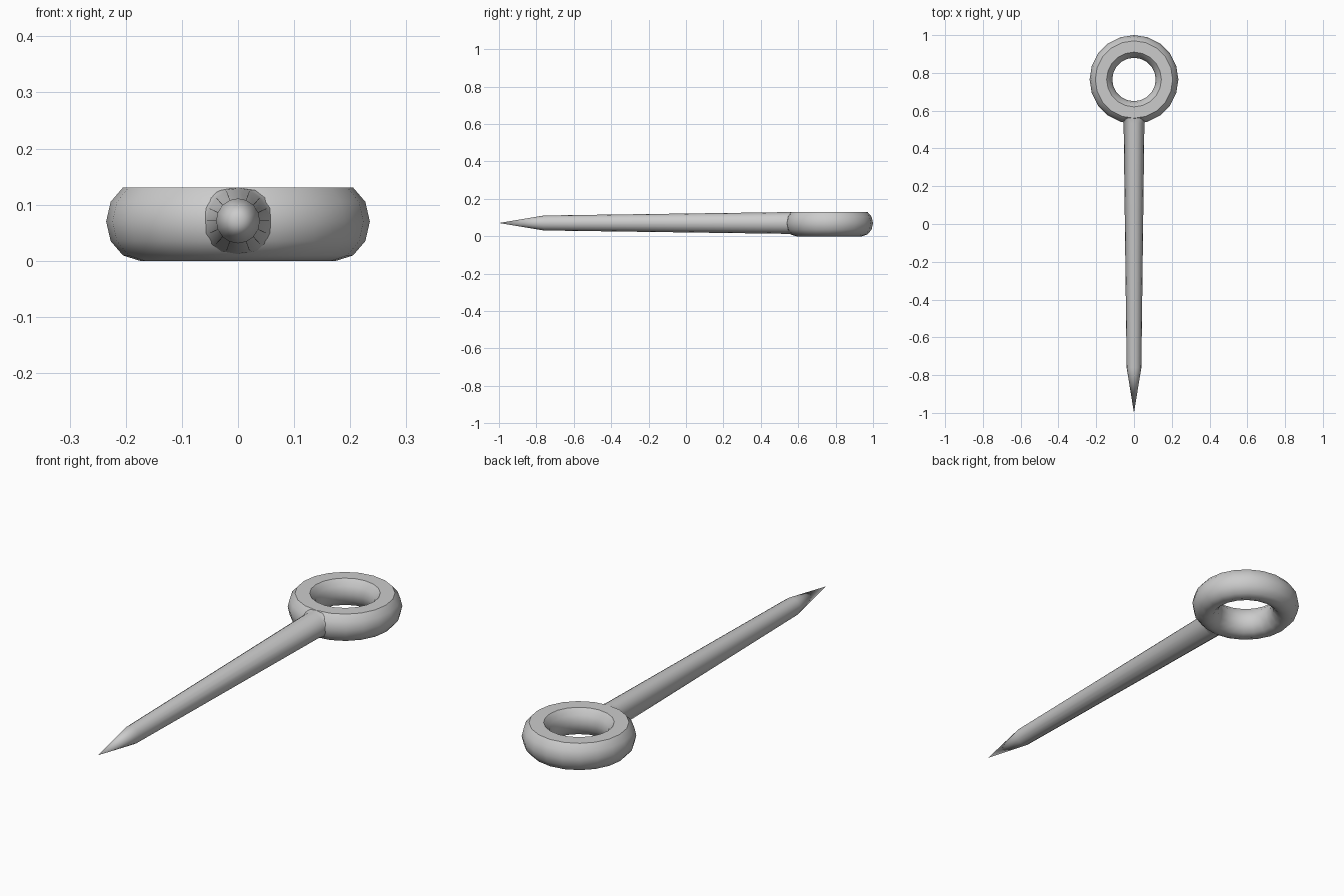
import bpy, bmesh
from math import sin, cos, pi, radians

if "Cube" in bpy.data.objects:
    bpy.data.objects.remove(bpy.data.objects["Cube"])


def skin(name, rings, closed, sharp):
    """Skin equal-length loops of points into a mesh; cap the ends if not closed."""
    bm = bmesh.new()
    loops = [[bm.verts.new(p) for p in ring] for ring in rings]
    n = len(loops[0])
    pairs = list(zip(loops, loops[1:]))
    if closed:
        pairs.append((loops[-1], loops[0]))
    for a, b in pairs:
        for i in range(n):
            j = (i + 1) % n
            bm.faces.new((a[i], a[j], b[j], b[i]))
    if not closed:
        bm.faces.new(loops[0])
        bm.faces.new(loops[-1])
    bmesh.ops.remove_doubles(bm, verts=bm.verts, dist=0.0005)
    bmesh.ops.recalc_face_normals(bm, faces=bm.faces)
    mesh = bpy.data.meshes.new(name)
    bm.to_mesh(mesh)
    bm.free()
    ob = bpy.data.objects.new(name, mesh)
    bpy.context.collection.objects.link(ob)
    bpy.ops.object.select_all(action='DESELECT')
    ob.select_set(True)
    bpy.context.view_layer.objects.active = ob
    bpy.ops.object.shade_smooth_by_angle(angle=radians(sharp))
    return ob


# Eye ring: oval 12-sided tube with its top point left out, giving a flat top
CY, R, CZ = 0.765, 0.175, 0.07
tube = [(R + 0.06 * cos(k * pi / 6), CZ + 0.07 * sin(k * pi / 6))
        for k in range(12) if k != 3]
SEG = 20
skin("eye_ring", [[(r * cos(2 * pi * s / SEG), CY + r * sin(2 * pi * s / SEG), z)
                   for r, z in tube] for s in range(SEG)], True, 40)

# Tapered shaft with pointed tip and a small flare into the ring: (y, half width, half height)
profile = [(-1.0, 0.0002, 0.0002), (-0.76, 0.039, 0.040), (0.535, 0.055, 0.058),
           (0.553, 0.068, 0.059), (0.575, 0.10, 0.060), (0.60, 0.10, 0.058)]
SIDES = 16
skin("shaft", [[(w * cos(2 * pi * s / SIDES), y, 0.071 + h * sin(2 * pi * s / SIDES))
                for s in range(SIDES)] for y, w, h in profile], False, 40)
